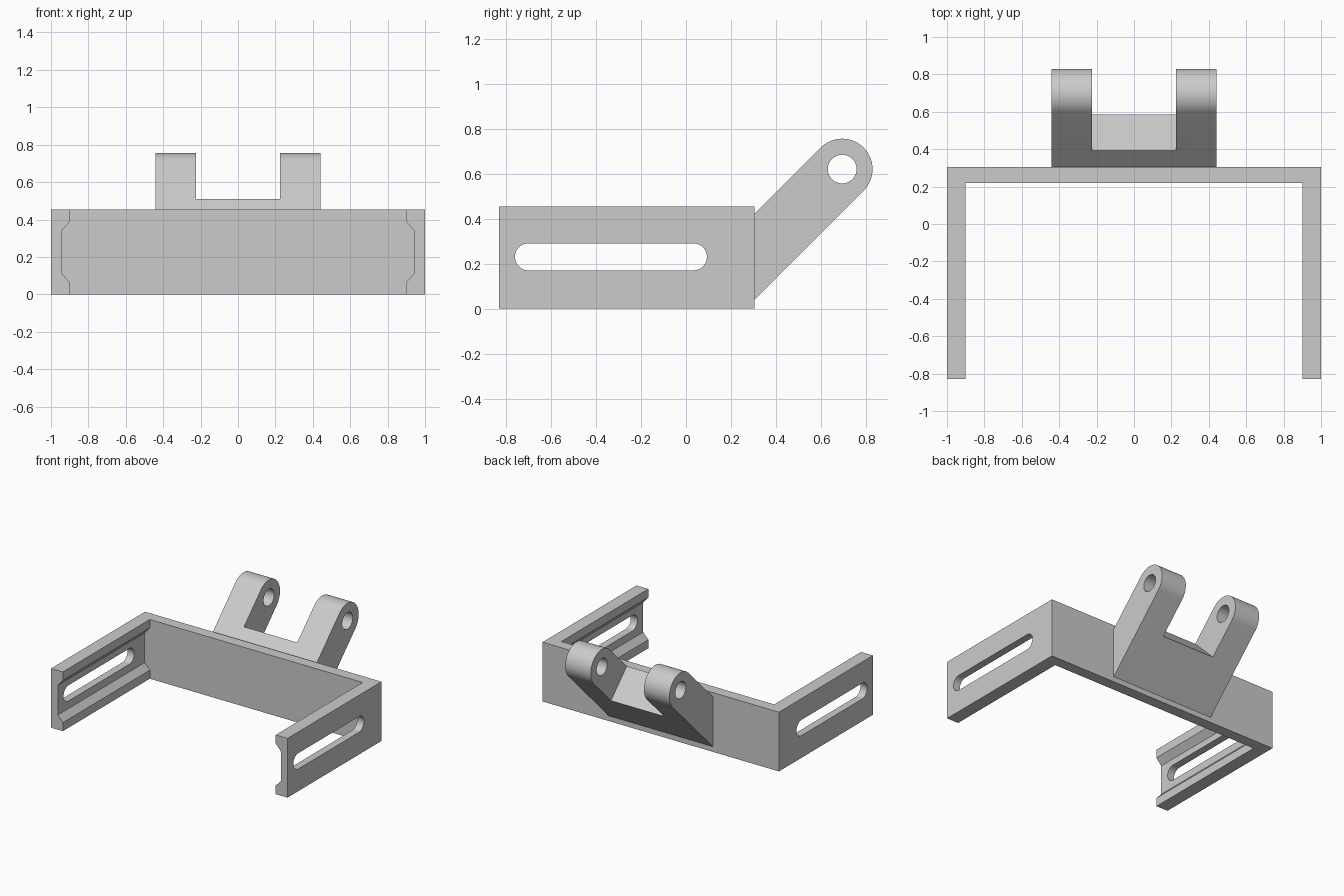
import bpy, bmesh, math
from mathutils import Vector

cube = bpy.data.objects.get("Cube")
if cube:
    bpy.data.objects.remove(cube, do_unlink=True)

grey = bpy.data.materials.new("plain grey")
grey.use_nodes = True
grey.diffuse_color = (0.6, 0.6, 0.6, 1)
grey.node_tree.nodes["Principled BSDF"].inputs["Base Color"].default_value = (0.6, 0.6, 0.6, 1)


def prism(name, outline, axis, start, end):
    """Extrude an outline along x (outline in y, z) or along y (outline in x, z)."""
    bm = bmesh.new()
    place = (lambda a, b: (start, a, b)) if axis == "x" else (lambda a, b: (a, start, b))
    face = bm.faces.new([bm.verts.new(place(a, b)) for a, b in outline])
    made = bmesh.ops.extrude_face_region(bm, geom=[face])["geom"]
    shift = Vector((end - start, 0, 0) if axis == "x" else (0, end - start, 0))
    bmesh.ops.translate(bm, vec=shift, verts=[v for v in made if isinstance(v, bmesh.types.BMVert)])
    bmesh.ops.recalc_face_normals(bm, faces=bm.faces)
    mesh = bpy.data.meshes.new(name)
    bm.to_mesh(mesh)
    bm.free()
    mesh.materials.append(grey)
    obj = bpy.data.objects.new(name, mesh)
    bpy.context.collection.objects.link(obj)
    return obj


def arc(cy, cz, radius, first, last, steps):
    angles = [math.radians(first + (last - first) * i / steps) for i in range(steps + 1)]
    return [(cy + radius * math.cos(t), cz + radius * math.sin(t)) for t in angles]


def activate(obj):
    bpy.ops.object.select_all(action="DESELECT")
    obj.select_set(True)
    bpy.context.view_layer.objects.active = obj


def cut(obj, cutter):
    activate(obj)
    mod = obj.modifiers.new("cut", "BOOLEAN")
    mod.operation, mod.solver, mod.object = "DIFFERENCE", "EXACT", cutter
    bpy.ops.object.modifier_apply(modifier=mod.name)
    bpy.data.objects.remove(cutter, do_unlink=True)


def smooth(obj):
    activate(obj)
    bpy.ops.object.shade_smooth_by_angle(angle=math.radians(30))


# U-shaped frame: a block hollowed so the side arms keep a chamfered inner groove
frame = prism("frame", [(-0.83, 0), (0.305, 0), (0.305, 0.453), (-0.83, 0.453)], "x", -1, 1)
half = [(0.9, -0.1), (0.9, 0.065), (0.943, 0.112), (0.943, 0.339), (0.9, 0.388), (0.9, 0.6)]
opening = half + [(-x, z) for x, z in reversed(half)]
cut(frame, prism("opening_cutter", opening, "y", -1, 0.22))

# Long rounded slot through both arms
slot = arc(0.033, 0.23, 0.06, -90, 90, 24) + arc(-0.7, 0.23, 0.06, 90, 270, 24)
cut(frame, prism("slot_cutter", slot, "x", -1.2, 1.2))
smooth(frame)

# Slanted hinge bracket with rounded ends
PIN = (0.694, 0.62)
side = [(0.305, 0.04), *arc(*PIN, 0.135, -45, 135, 36), (0.305, 0.422)]
hinge = prism("hinge_bracket", side, "x", -0.44, 0.44)

# Notch square to the slope, separating the two lugs
notch = [(0.295, 0.61), (0.69, 0.215), (1.19, 0.715), (0.795, 1.11)]
cut(hinge, prism("notch_cutter", notch, "x", -0.225, 0.225))

# Pin hole through both lugs
cut(hinge, prism("pin_hole_cutter", arc(*PIN, 0.064, 0, 348.75, 31), "x", -0.6, 0.6))
smooth(hinge)
